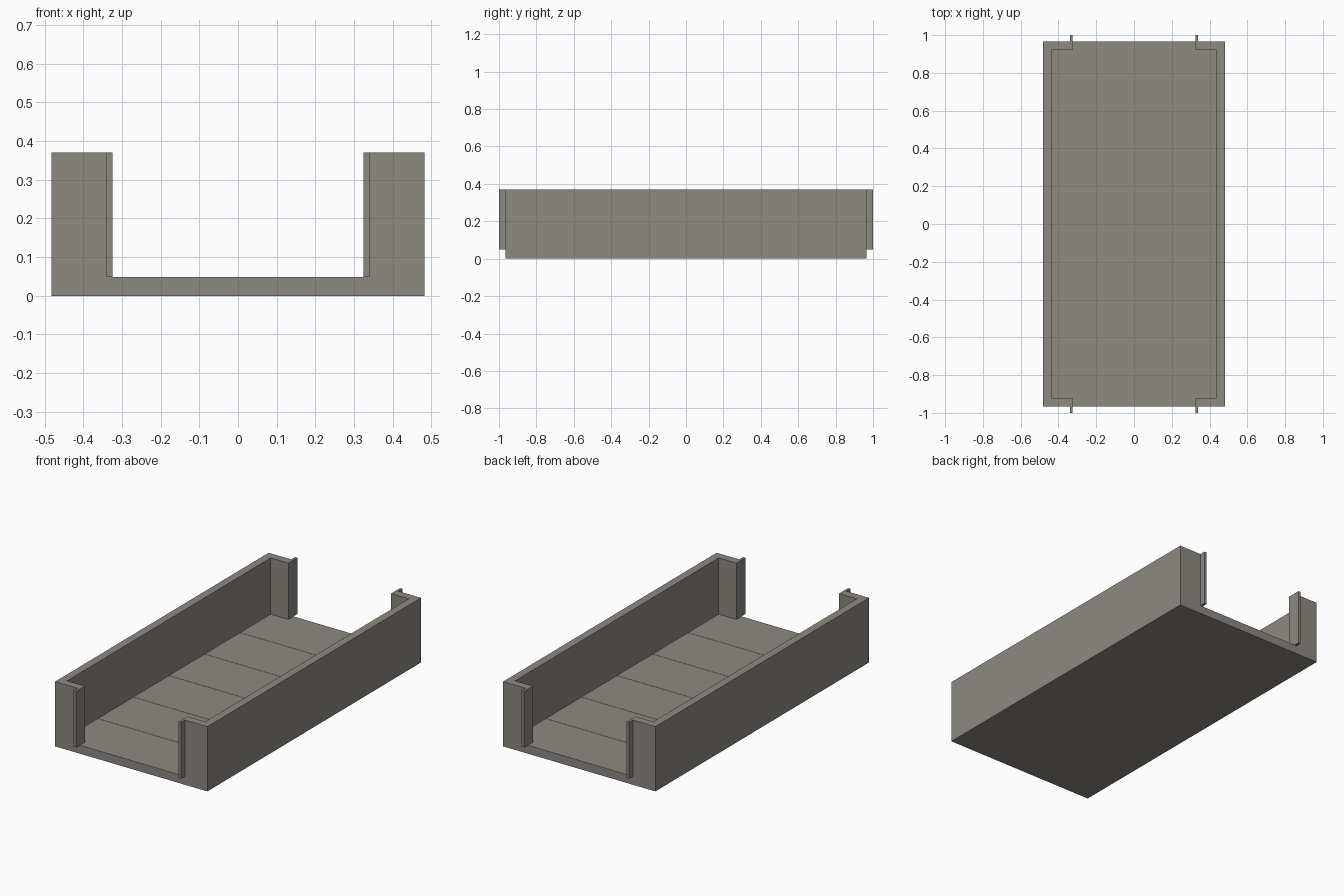
import bpy, bmesh

if "Cube" in bpy.data.objects:
    bpy.data.objects.remove(bpy.data.objects["Cube"])

# One flat stone colour
stone = bpy.data.materials.new("warm_grey_stone")
stone.diffuse_color = (0.27, 0.25, 0.22, 1)
stone.use_nodes = True
stone.node_tree.nodes["Principled BSDF"].inputs["Base Color"].default_value = stone.diffuse_color

W, L = 0.482, 0.965      # half width and half length of the tray
Z0, Z1 = 0.048, 0.37     # floor top, wall top
T = 0.045                # wall thickness
LIP_IN, LIP_OUT = 0.325, 0.34


def finish(name, bm):
    bmesh.ops.recalc_face_normals(bm, faces=bm.faces)
    me = bpy.data.meshes.new(name)
    bm.to_mesh(me)
    bm.free()
    me.materials.append(stone)
    ob = bpy.data.objects.new(name, me)
    bpy.context.collection.objects.link(ob)
    return ob


def prism(name, outline, z0, z1):
    """Extrude a flat outline from z0 up to z1."""
    bm = bmesh.new()
    face = bm.faces.new([bm.verts.new((x, y, z0)) for x, y in outline])
    ext = bmesh.ops.extrude_face_region(bm, geom=[face], use_keep_orig=True)
    for v in ext["geom"]:
        if isinstance(v, bmesh.types.BMVert):
            v.co.z = z1
    return finish(name, bm)


def rect(x0, x1, y0, y1):
    return [(x0, y0), (x1, y0), (x1, y1), (x0, y1)]


# Base slab
prism("base_slab", rect(-W, W, -L, L), 0, Z0 - 0.002)

# Six floor planks with hairline joints
N, GAP = 6, 0.001
step = 2 * L / N
for i in range(N):
    a = -L + i * step + (GAP if i else 0)
    b = -L + (i + 1) * step - (GAP if i < N - 1 else 0)
    prism(f"floor_plank_{i + 1}", rect(-W + T, W - T, a, b), Z0 - 0.002, Z0)

# Side walls: C-shaped plan with end returns and small projecting fins
half = [(W, L), (LIP_OUT, L), (LIP_OUT, 1.0), (LIP_IN, 1.0),
        (LIP_IN, L - T), (W - T, L - T)]
plan = half + [(x, -y) for x, y in reversed(half)]
for side, s in (("right", 1), ("left", -1)):
    prism(f"{side}_wall", [(s * x, y) for x, y in plan], Z0, Z1)
    # Strip that seats the wall on the slab
    prism(f"{side}_wall_seat", rect(*sorted((s * (W - T), s * W)), -L, L),
          Z0 - 0.002, Z0)
